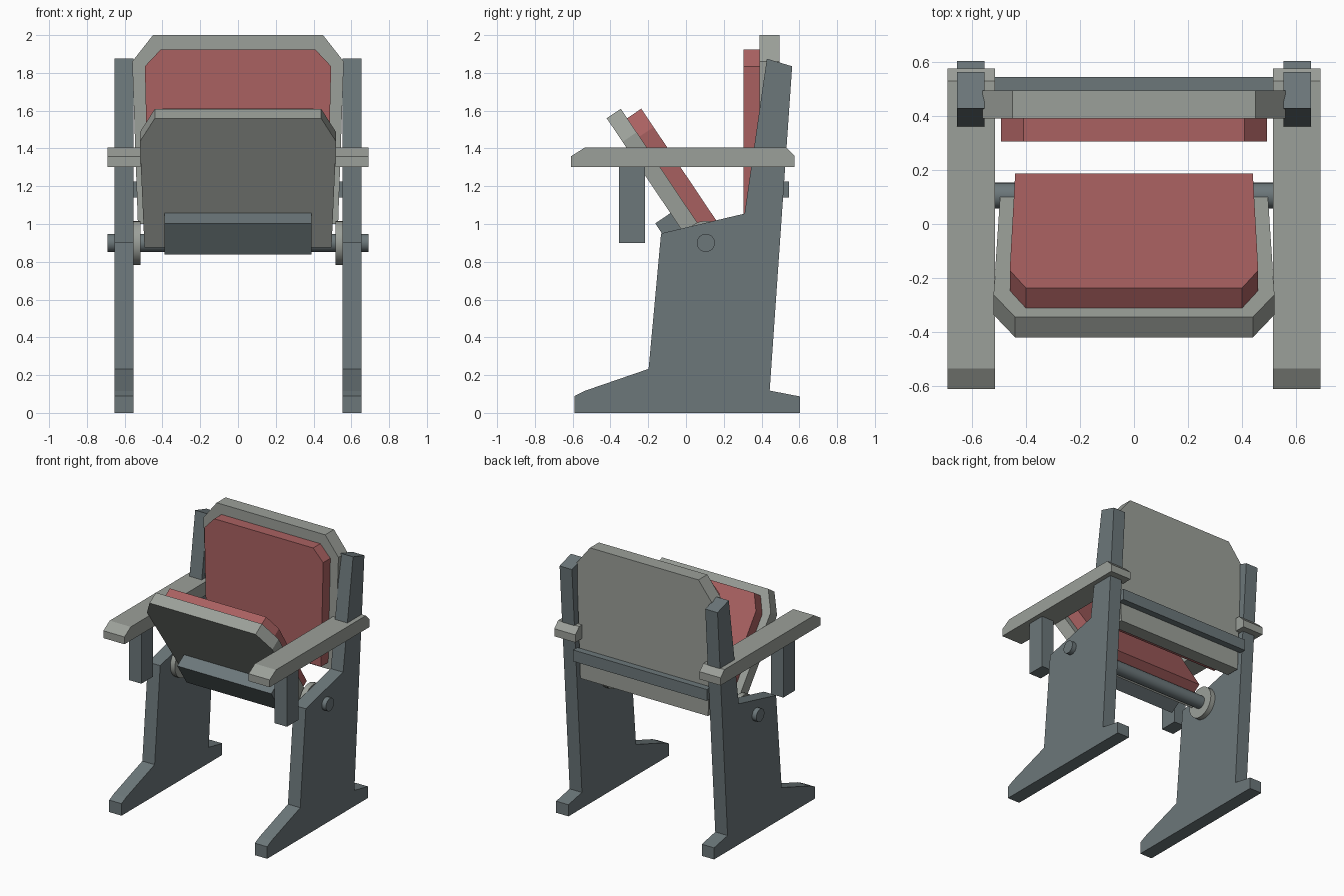
import bpy, bmesh
from mathutils import Vector as V, Matrix

if "Cube" in bpy.data.objects:
    bpy.data.objects.remove(bpy.data.objects["Cube"])


def material(name, rgb):
    m = bpy.data.materials.new(name)
    m.diffuse_color = (*rgb, 1)
    m.use_nodes = True
    m.node_tree.nodes["Principled BSDF"].inputs["Base Color"].default_value = m.diffuse_color
    return m


RED = material("red_upholstery", (0.40, 0.12, 0.12))
STEEL = material("blue_grey_steel", (0.15, 0.185, 0.195))
PALE = material("pale_grey", (0.33, 0.35, 0.32))
X, Y, Z = V((1, 0, 0)), V((0, 1, 0)), V((0, 0, 1))


def finish(name, bm, mat):
    bmesh.ops.recalc_face_normals(bm, faces=bm.faces)
    me = bpy.data.meshes.new(name)
    bm.to_mesh(me)
    bm.free()
    me.materials.append(mat)
    ob = bpy.data.objects.new(name, me)
    bpy.context.collection.objects.link(ob)
    return ob


def prism(name, pts, mat, u, v, w, w0, w1, origin=V((0, 0, 0))):
    """Extrude a profile drawn in the u, v plane from w0 to w1 along w."""
    bm = bmesh.new()
    face = bm.faces.new([bm.verts.new(origin + u * a + v * b + w * w0) for a, b in pts])
    ext = bmesh.ops.extrude_face_region(bm, geom=[face])["geom"]
    bmesh.ops.translate(bm, vec=w * (w1 - w0),
                        verts=[e for e in ext if isinstance(e, bmesh.types.BMVert)])
    return finish(name, bm, mat)


def side_pair(name, pts, mat, x0, x1):
    """Profile in y, z placed on both sides of the chair."""
    for side, s in (("left", -1), ("right", 1)):
        prism(f"{side}_{name}", pts, mat, Y, Z, X * s, x0, x1)


def panel(half):
    """Symmetric outline from its right half."""
    return half + [(-a, b) for a, b in reversed(half)]


def rect(a0, a1, b0, b1):
    return [(a0, b0), (a1, b0), (a1, b1), (a0, b1)]


def cylinder(name, x0, x1, r, mat):
    bm = bmesh.new()
    bmesh.ops.create_cone(bm, cap_ends=True, segments=24, radius1=r, radius2=r, depth=x1 - x0,
                          matrix=Matrix.Translation(((x0 + x1) / 2, 0.105, 0.90))
                          @ Matrix.Rotation(1.5707963, 4, 'Y'))
    ob = finish(name, bm, mat)
    for p in ob.data.polygons:
        p.use_smooth = len(p.vertices) == 4
    ob.data.set_sharp_from_angle(angle=0.6)


# side frames with feet and uprights
side_pair("side_frame", [(-0.59, 0), (0.603, 0), (0.603, 0.087), (0.443, 0.118), (0.562, 1.835),
                         (0.428, 1.875), (0.31, 1.055), (-0.132, 0.95), (-0.198, 0.233),
                         (-0.535, 0.117), (-0.59, 0.09)], STEEL, 0.553, 0.655)

# armrests and the short posts below them
side_pair("armrest", [(-0.61, 1.303), (0.575, 1.303), (0.575, 1.36), (0.53, 1.405),
                      (-0.535, 1.405), (-0.61, 1.358)], PALE, 0.515, 0.69)
side_pair("arm_post", rect(-0.355, -0.218, 0.90, 1.31), STEEL, 0.553, 0.655)

# hinge axle and its discs
cylinder("hinge_axle", -0.69, 0.69, 0.048, STEEL)
cylinder("left_hinge_disc", -0.555, -0.515, 0.117, PALE)
cylinder("right_hinge_disc", 0.515, 0.555, 0.117, PALE)

# tilted seat: shell, cushion and hinge block
top = V((0, -0.345, 1.61))
down = V((0, 0.557, -0.83)).normalized()
out = V((0, 0.83, 0.557)).normalized()
prism("seat_shell", panel([(0.44, 0), (0.52, 0.15), (0.495, 0.825)]), PALE,
      X, down, out, -0.09, 0, top)
prism("seat_cushion", panel([(0.40, 0.06), (0.46, 0.177), (0.44, 0.82)]), RED,
      X, down, out, 0, 0.09, top)
prism("seat_hinge_block", rect(-0.39, 0.39, 0.605, 0.805), STEEL,
      X, down, out, -0.187, -0.09, top)

# backrest: shell, cushion and rear rail
prism("back_shell", panel([(0.45, 2.0), (0.56, 1.86), (0.53, 1.0)]), PALE, X, Z, Y, 0.39, 0.495)
prism("back_cushion", panel([(0.41, 1.923), (0.493, 1.835), (0.475, 1.05)]), RED, X, Z, Y, 0.305, 0.39)
prism("rear_rail", rect(-0.555, 0.555, 1.14, 1.225), STEEL, X, Z, Y, 0.495, 0.545)
